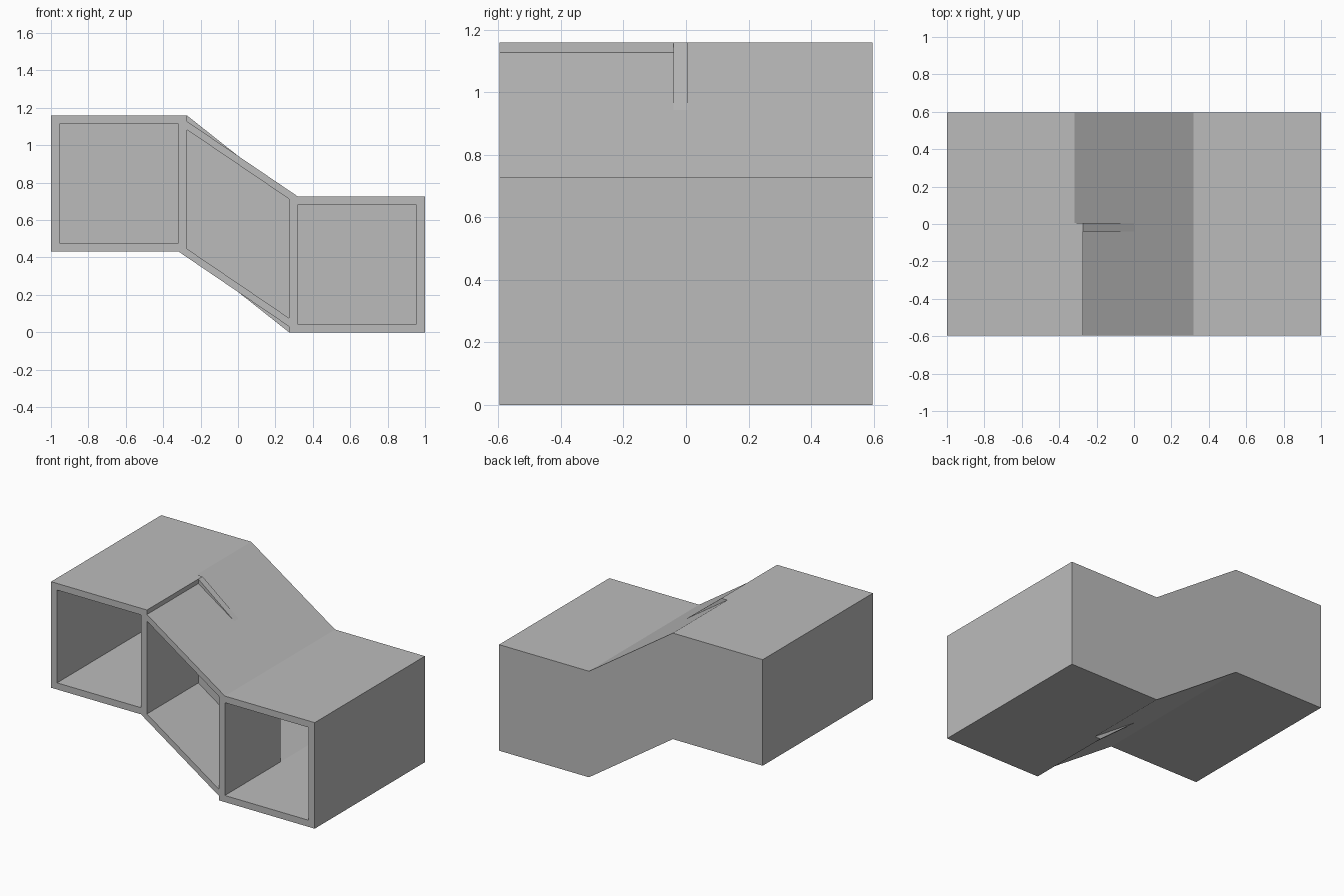
import bpy
import bmesh

if "Cube" in bpy.data.objects:
    bpy.data.objects.remove(bpy.data.objects["Cube"])

U = 1 / 22            # board thickness
D = 0.597             # half depth
DROP = 9.5 * U        # height step between the two ends
TOP = 25.5 * U        # overall height

grey = bpy.data.materials.new("plain_grey")
grey.diffuse_color = (0.5, 0.5, 0.5, 1)
grey.use_nodes = True
grey.node_tree.nodes["Principled BSDF"].inputs["Base Color"].default_value = grey.diffuse_color


def finish(name, bm):
    bmesh.ops.recalc_face_normals(bm, faces=bm.faces[:])
    mesh = bpy.data.meshes.new(name)
    bm.to_mesh(mesh)
    bm.free()
    mesh.materials.append(grey)
    obj = bpy.data.objects.new(name, mesh)
    bpy.context.collection.objects.link(obj)
    return obj


def loop(bm, profile, y):
    return [bm.verts.new((x, y, z)) for x, z in profile]


def bridge(bm, a, b):
    n = len(a)
    for i in range(n):
        j = (i + 1) % n
        bm.faces.new((a[i], a[j], b[j], b[i]))


def prism(name, profile, y0, y1):
    bm = bmesh.new()
    a, b = loop(bm, profile, y0), loop(bm, profile, y1)
    bm.faces.new(a)
    bm.faces.new(b)
    bridge(bm, a, b)
    return finish(name, bm)


def stepped(inset):
    """Stepped outline: high end, slope, low end."""
    e = 1 - inset
    lo, hi = inset, 16 * U - inset
    return [(-e, DROP + lo), (-7 * U, DROP + lo), (7 * U, lo), (e, lo),
            (e, hi), (7 * U, hi), (-7 * U, DROP + hi), (-e, DROP + hi)]


# Outer shell: open front, closed back
bm = bmesh.new()
outer_front = loop(bm, stepped(0), -D)
outer_back = loop(bm, stepped(0), D)
inner_front = loop(bm, stepped(U), -D)
inner_back = loop(bm, stepped(U), D - U)
bridge(bm, outer_front, outer_back)
bridge(bm, outer_front, inner_front)
bridge(bm, inner_front, inner_back)
bm.faces.new(outer_back)
bm.faces.new(inner_back)
finish("outer_shell", bm)

# Upright dividers reaching half way back
P = 0.005
for name, x, z in (("high_divider", -7 * U, DROP), ("low_divider", 6 * U, 0)):
    prism(name, [(x, z), (x + U, z), (x + U, z + 16 * U), (x, z + 16 * U)], -D, P)

# Slanted panel closing the middle compartment between the dividers
prism("middle_panel",
      [(-6 * U, DROP), (6 * U, 0), (6 * U, 16 * U), (-6 * U, TOP)], P - U, P)
